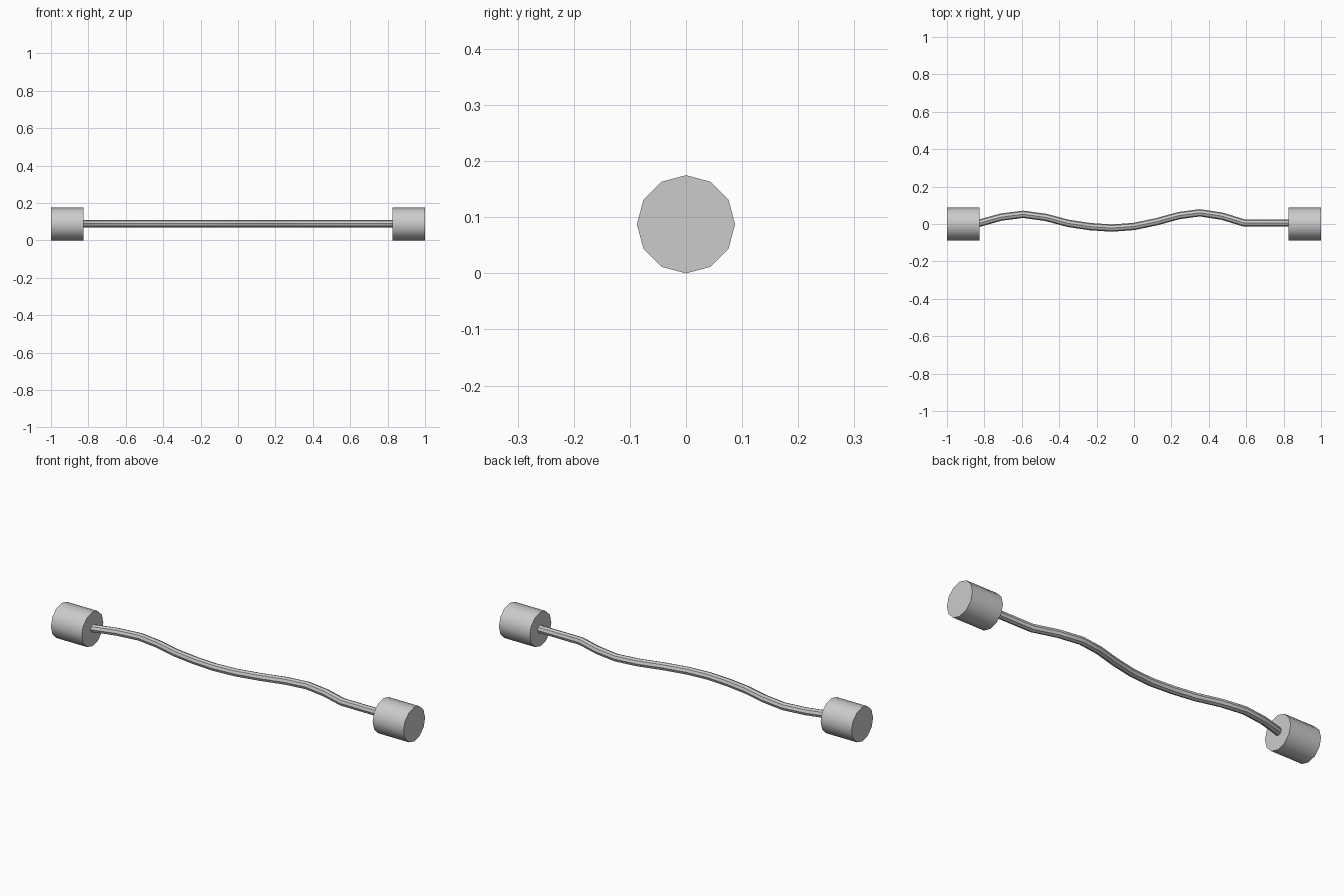
import bpy
import math

if "Cube" in bpy.data.objects:
    bpy.data.objects.remove(bpy.data.objects["Cube"])

RADIUS, LENGTH, AXIS_Z = 0.0875, 0.175, 0.0875


def smooth(obj):
    bpy.ops.object.select_all(action='DESELECT')
    obj.select_set(True)
    bpy.context.view_layer.objects.active = obj
    bpy.ops.object.shade_smooth_by_angle(angle=math.radians(40))


# Two twelve-sided end handles lying along x
for name, side in (("left_handle", -1), ("right_handle", 1)):
    bpy.ops.mesh.primitive_cylinder_add(
        vertices=12, radius=RADIUS, depth=LENGTH,
        location=(side * (1 - LENGTH / 2), 0, AXIS_Z),
        rotation=(0, math.pi / 2, 0))
    handle = bpy.context.object
    handle.name = name
    smooth(handle)

# Wavy cord joining the handles
path = [(-0.84, 0.0), (-0.825, 0.005), (-0.71, 0.037), (-0.592, 0.052),
        (-0.47, 0.035), (-0.35, 0.003), (-0.235, -0.014), (-0.118, -0.022),
        (0.0, -0.013), (0.12, 0.012), (0.24, 0.045), (0.352, 0.06),
        (0.47, 0.042), (0.59, 0.005), (0.84, 0.005)]
curve = bpy.data.curves.new("cord", 'CURVE')
curve.dimensions = '3D'
curve.bevel_depth = 0.0195
curve.bevel_resolution = 2
curve.use_fill_caps = True
spline = curve.splines.new('POLY')
spline.points.add(len(path) - 1)
for point, (x, y) in zip(spline.points, path):
    point.co = (x, y, 0.09, 1)
cord = bpy.data.objects.new("cord", curve)
bpy.context.collection.objects.link(cord)
bpy.ops.object.select_all(action='DESELECT')
cord.select_set(True)
bpy.context.view_layer.objects.active = cord
bpy.ops.object.convert(target='MESH')
smooth(bpy.context.object)
bpy.context.object.name = "cord"
